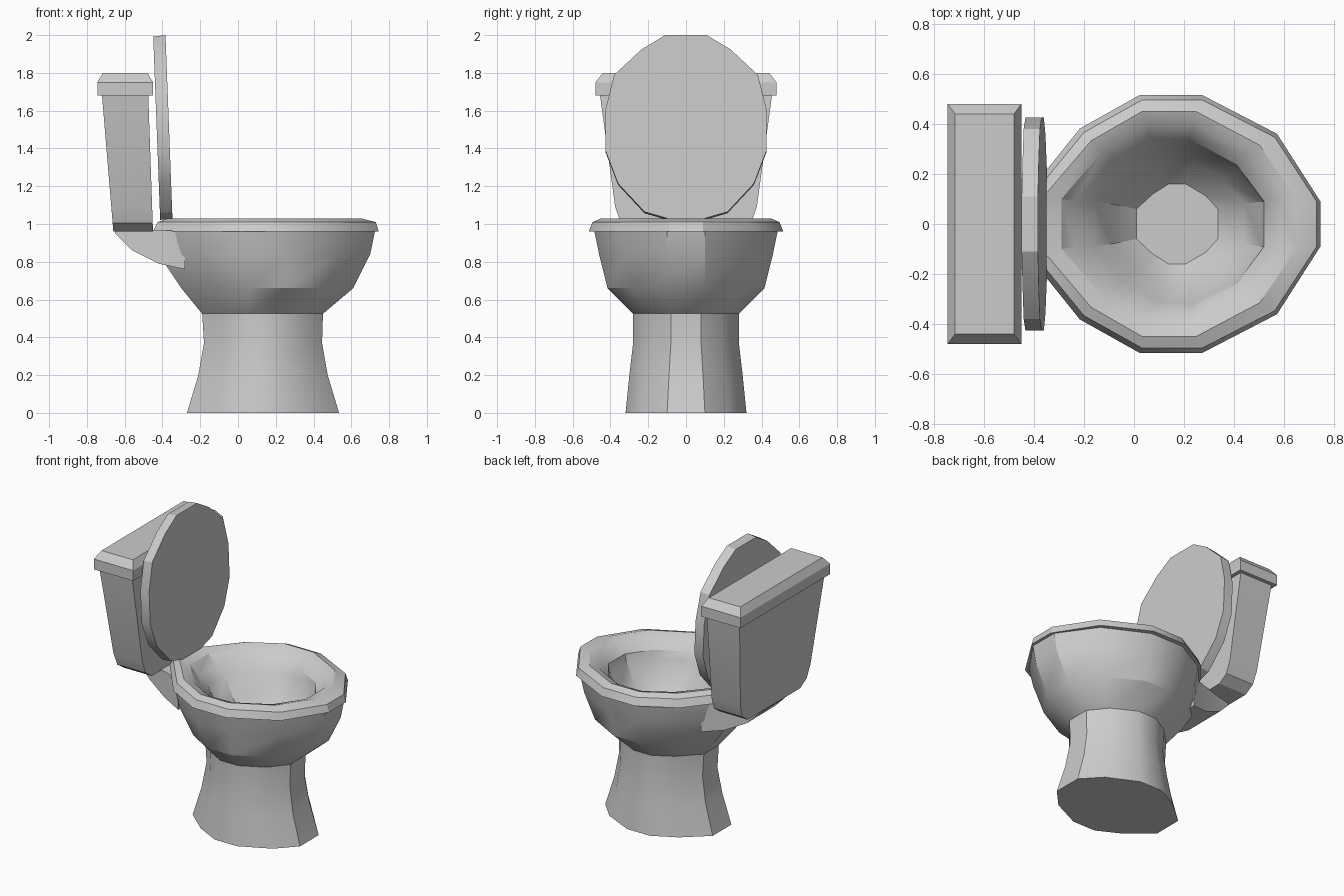
import bpy, bmesh, math

if "Cube" in bpy.data.objects:
    bpy.data.objects.remove(bpy.data.objects["Cube"])


def loft(name, rings, angle=30):
    """Skin a stack of equal-length point rings and cap both ends."""
    bm = bmesh.new()
    vs = [[bm.verts.new(p) for p in r] for r in rings]
    n = len(vs[0])
    for a, b in zip(vs, vs[1:]):
        for i in range(n):
            j = (i + 1) % n
            bm.faces.new((a[i], a[j], b[j], b[i]))
    bm.faces.new(vs[0][::-1])
    bm.faces.new(vs[-1])
    bmesh.ops.recalc_face_normals(bm, faces=bm.faces)
    me = bpy.data.meshes.new(name)
    bm.to_mesh(me)
    bm.free()
    ob = bpy.data.objects.new(name, me)
    bpy.context.collection.objects.link(ob)
    bpy.ops.object.select_all(action='DESELECT')
    bpy.context.view_layer.objects.active = ob
    ob.select_set(True)
    bpy.ops.object.shade_smooth_by_angle(angle=math.radians(angle))
    return ob


def oval(x0, x1, hy, z, end):
    """Twelve-sided oval between x0 and x1; end = half width of its end sides."""
    c, h = (x0 + x1) / 2, (x1 - x0) / 2
    half = [(1, end), (.71, .70 * hy), (.21, hy), (-.21, hy), (-.61, .74 * hy), (-1, end)]
    pts = [(c + h * u, y, z) for u, y in half]
    return pts + [(x, -y, z) for x, y, _ in reversed(pts)]


def rect(x0, x1, hy, z):
    return [(x0, -hy, z), (x1, -hy, z), (x1, hy, z), (x0, hy, z)]


def mirrored(half):
    """Close a half outline of (y, z) points across y = 0."""
    return half + [(-y, z) for y, z in reversed(half)]


# Pedestal
loft("pedestal", [oval(*r) for r in (
    (-.27, .535, .32, 0, .10), (-.21, .475, .30, .20, .09),
    (-.18, .445, .28, .37, .08), (-.19, .45, .28, .53, .08))])

# Bowl: outside up, over the seat rim, then down inside
loft("bowl_and_seat", [oval(*r) for r in (
    (-.19, .45, .28, .525, .08), (-.30, .61, .415, .66, .10),
    (-.42, .70, .46, .84, .10), (-.44, .725, .485, .96, .10),
    (-.45, .745, .515, .96, .09), (-.425, .73, .495, 1.01, .09),
    (-.37, .65, .45, 1.03, .10), (-.29, .58, .40, 1.01, .10),
    (-.235, .52, .34, .95, .09), (-.16, .51, .315, .90, .09),
    (-.09, .44, .25, .76, .08), (.01, .335, .16, .67, .06))])

# Bracket under the tank
loft("tank_bracket", [
    [(x, -w, zb), (x, w, zb), (x, w, .965), (x, -w, .965)]
    for x, zb, w in ((-.65, .95, .13), (-.56, .86, .15), (-.42, .79, .19), (-.28, .76, .24))])

# Tank, leaning back and narrowing to cut bottom corners
outline = mirrored([(.455, 1.68), (.375, 1.09), (.345, 1.005), (.28, .96)])
loft("tank", [[(x + k * (z - .96) / .72, y, z) for y, z in outline]
              for x, k in ((-.66, -.06), (-.45, -.025))])

# Tank cover
loft("tank_cover", [rect(-.745, -.45, .48, 1.68), rect(-.745, -.45, .48, 1.75),
                    rect(-.715, -.48, .44, 1.80)])

# Raised lid, slightly tilted
outline = mirrored([(.11, 2.0), (.235, 1.925), (.38, 1.79), (.425, 1.61),
                    (.425, 1.385), (.36, 1.215), (.22, 1.065), (.10, 1.03)])
loft("lid", [[(x - .038 * (z - 1.03), y, z + dz) for y, z in outline]
             for x, dz in ((-.412, -.008), (-.347, 0))])
